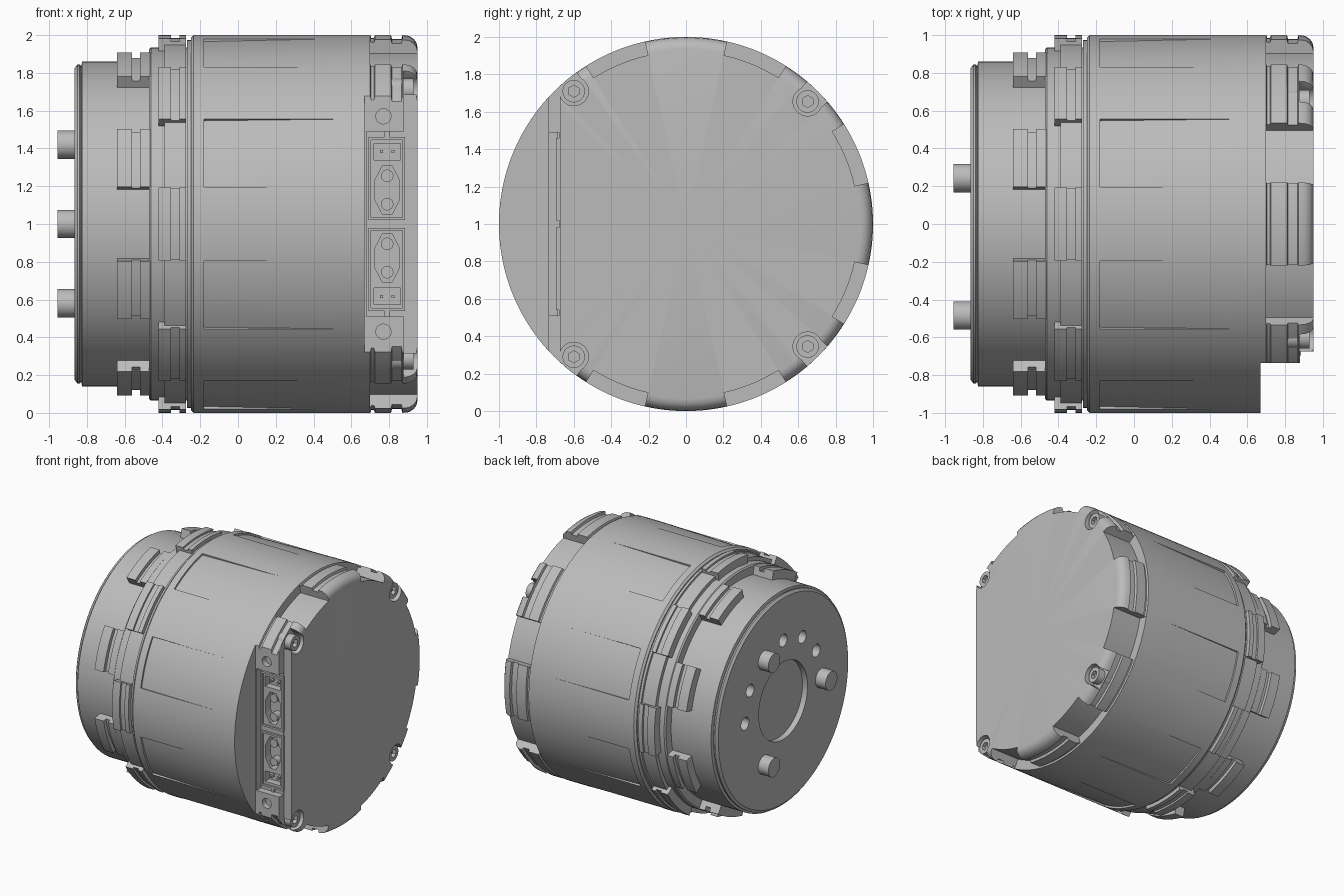
import bpy, bmesh, math
from mathutils import Matrix, Vector

if "Cube" in bpy.data.objects:
    bpy.data.objects.remove(bpy.data.objects["Cube"], do_unlink=True)

metal = bpy.data.materials.new("grey metal")
metal.use_nodes = True
grey = (0.5, 0.5, 0.5, 1)
metal.diffuse_color = grey
metal.node_tree.nodes["Principled BSDF"].inputs["Base Color"].default_value = grey
parts = []


def make(name, bm):
    bmesh.ops.recalc_face_normals(bm, faces=bm.faces)
    mesh = bpy.data.meshes.new(name)
    bm.to_mesh(mesh)
    bm.free()
    mesh.materials.append(metal)
    obj = bpy.data.objects.new(name, mesh)
    bpy.context.collection.objects.link(obj)
    parts.append(obj)
    return obj


def lathe(name, profile, steps=144):
    """Spin (x, radius) points around the motor axis."""
    bm = bmesh.new()
    vs = [bm.verts.new((x, r, 1)) for x, r in profile]
    es = [bm.edges.new(p) for p in zip(vs, vs[1:])]
    bmesh.ops.spin(bm, geom=vs + es, cent=(0, 0, 1), axis=(1, 0, 0),
                   angle=2 * math.pi, steps=steps, use_merge=True)
    bmesh.ops.remove_doubles(bm, verts=bm.verts, dist=1e-5)
    return make(name, bm)


def sector(name, x0, x1, inner0, inner1, outer, mid, half, n=10):
    """Arc-shaped block; the inner radius may taper along x."""
    bm = bmesh.new()
    rings = []
    for i in range(n + 1):
        a = math.radians(mid - half + 2 * half * i / n)
        c, s = math.cos(a), math.sin(a)
        rings.append([bm.verts.new((x, r * c, 1 + r * s)) for x, r in
                      ((x0, inner0), (x1, inner1), (x1, outer), (x0, outer))])
    for a, b in zip(rings, rings[1:]):
        for k in range(4):
            bm.faces.new((a[k], a[k - 1], b[k - 1], b[k]))
    bm.faces.new(rings[0])
    bm.faces.new(rings[-1])
    return make(name, bm)


def rod(name, axis, lo, hi, u, z, r, n=32, stretch=1.0):
    """Cylinder along x (u is y) or along y (u is x)."""
    mid = (lo + hi) / 2
    bm = bmesh.new()
    bmesh.ops.create_cone(bm, cap_ends=True, segments=n, radius1=r, radius2=r, depth=hi - lo)
    spin = Matrix.Rotation(math.pi / n, 4, "Z")
    turn = Matrix.Rotation(math.pi / 2, 4, "Y" if axis == "x" else "X")
    place = Matrix.Translation((mid, u, z) if axis == "x" else (u, mid, z))
    bm.transform(place @ Matrix.Diagonal((1, 1, stretch, 1)) @ turn @ spin)
    return make(name, bm)


def box(name, x, y, z):
    bm = bmesh.new()
    bmesh.ops.create_cube(bm, size=1)
    lo, hi = Vector((x[0], y[0], z[0])), Vector((x[1], y[1], z[1]))
    bm.transform(Matrix.Translation((lo + hi) / 2) @ Matrix.Diagonal((*(hi - lo), 1)))
    return make(name, bm)


def cut(obj, cutters):
    """Subtract the cutters for good and throw them away."""
    for c in cutters:
        m = obj.modifiers.new("cut", "BOOLEAN")
        m.operation, m.solver, m.object = "DIFFERENCE", "EXACT", c
    dg = bpy.context.evaluated_depsgraph_get()
    dg.update()
    mesh = bpy.data.meshes.new_from_object(obj.evaluated_get(dg))
    obj.modifiers.clear()
    obj.data = mesh
    for c in cutters:
        parts.remove(c)
        bpy.data.objects.remove(c, do_unlink=True)


# Output hub with centre recess, bolt holes and three drive pins
hub = lathe("output_hub", [(-.865, 0), (-.865, .825), (-.85, .845), (-.838, .845), (-.83, .835),
                           (-.825, .86), (-.47, .86), (-.47, 0)])
holes = [rod("cutter", "x", -1, -.82, 0, 1, .31, 64)]
for k in range(12):
    a = math.radians(60 + 30 * k)
    y, z = .485 * math.cos(a), 1 + .485 * math.sin(a)
    if k % 4 == 0:
        rod("drive_pin", "x", -.955, -.83, y, z, .075)
    else:
        holes.append(rod("cutter", "x", -1, -.78, y, z, .05, 24))
cut(hub, holes)

# Clamp ring with raised sectors and lugs
lathe("clamp_ring", [(-.47, 0), (-.47, .925), (-.46, .935), (-.27, .935), (-.27, .975),
                     (-.24, .975), (-.24, 0)])
for k in range(8):
    a = 45 * k
    sector("ring_sector_front", -.42, -.355, .85, .85, 1.0, a, 11.2)
    sector("ring_sector_floor", -.36, -.30, .85, .85, .985, a, 11.2)
    sector("ring_sector_back", -.31, -.275, .85, .85, 1.0, a, 11.2)
    sector("ring_pad", -.39, -.275, .85, .85, .965, a + 22.5, 11.3)
    sector("lug_front", -.64, -.56, .8, .8, .93, a + 22.5, 10.3)
    sector("lug_floor", -.57, -.51, .8, .8, .9, a + 22.5, 10.3)
    sector("lug_back", -.52, -.46, .8, .8, .93, a + 22.5, 10.3)

# Main housing with end cap
body = lathe("housing", [(-.25, 0), (-.25, .985), (-.235, 1), (.70, 1), (.705, .985), (.72, .985),
                         (.725, 1), (.81, 1), (.815, .98), (.865, .98), (.87, 1), (.905, .996),
                         (.93, .98), (.945, .96), (.95, .935), (.95, 0)])
cuts = [box("cutter", (.67, 1.2), (-1.2, -.735), (-.2, 2.2)),
        box("cutter", (.88, 1.2), (-1.2, -.675), (-.2, 2.2)),
        box("cutter", (.68, .885), (-1.2, -.68), (.51, 1.49))]
for k in range(8):
    a = 45 * k + 22.5
    cuts.append(sector("cutter", -.18, .62, .985, 1.002, 1.1, a, 11.2))
    if k not in (3, 4):
        cuts.append(sector("cutter", .7, 1.1, .925, .925, 1.1, a, 9.8))

# Screws in open corner pockets
for y, up in ((.65, .655), (-.6, .71)):
    for z in (1 + up, 1 - up):
        cuts.append(rod("cutter", "x", .875, 1.1, y, z, .078))
        a = math.degrees(math.atan2(z - 1, y))
        cuts.append(sector("cutter", .875, 1.1, .93, .93, 1.2, a, 4.4))
        screw = rod("cap_screw", "x", .8, .93, y, z, .06)
        cut(screw, [rod("cutter", "x", .9, 1, y, z, .032, 6)])

# Side holes in the corner blocks and wells behind the connectors
for s in (1, -1):
    cuts.append(rod("cutter", "y", -1.1, -.69, .77, 1 + .57 * s, .04))
    mid = 1 + .24 * s
    cuts.append(box("cutter", (.70, .87), (-1.1, -.6), (mid - .21, mid + .21)))
cut(body, cuts)

# Two mirrored connectors with a signal socket and a power socket
for s in (1, -1):
    def span(a, b):
        return sorted((1 + a * s, 1 + b * s))
    shell = box("connector_shell", (.69, .885), (-.695, -.57), span(.02, .46))
    cut(shell, [box("cutter", (.705, .87), (-.8, -.685), span(.035, .445)),
                box("cutter", (.72, .86), (-.8, -.63), span(.34, .425)),
                rod("cutter", "y", -.8, -.62, .79, 1 + .18 * s, .07, 8, 1.95)])
    for z in (.105, .255):
        rod("power_contact", "y", -.675, -.6, .79, 1 + z * s, .033, 20)
    for x in (.76, .82):
        box("signal_contact", (x - .008, x + .008), (-.67, -.6), span(.375, .391))
    box("connector_clip", (.775, .805), (-.69, -.6), span(.46, .5))

# Smooth curved faces and keep crisp edges
bpy.ops.object.select_all(action="DESELECT")
for obj in parts:
    obj.select_set(True)
bpy.context.view_layer.objects.active = body
bpy.ops.object.shade_smooth_by_angle(angle=math.radians(30))
